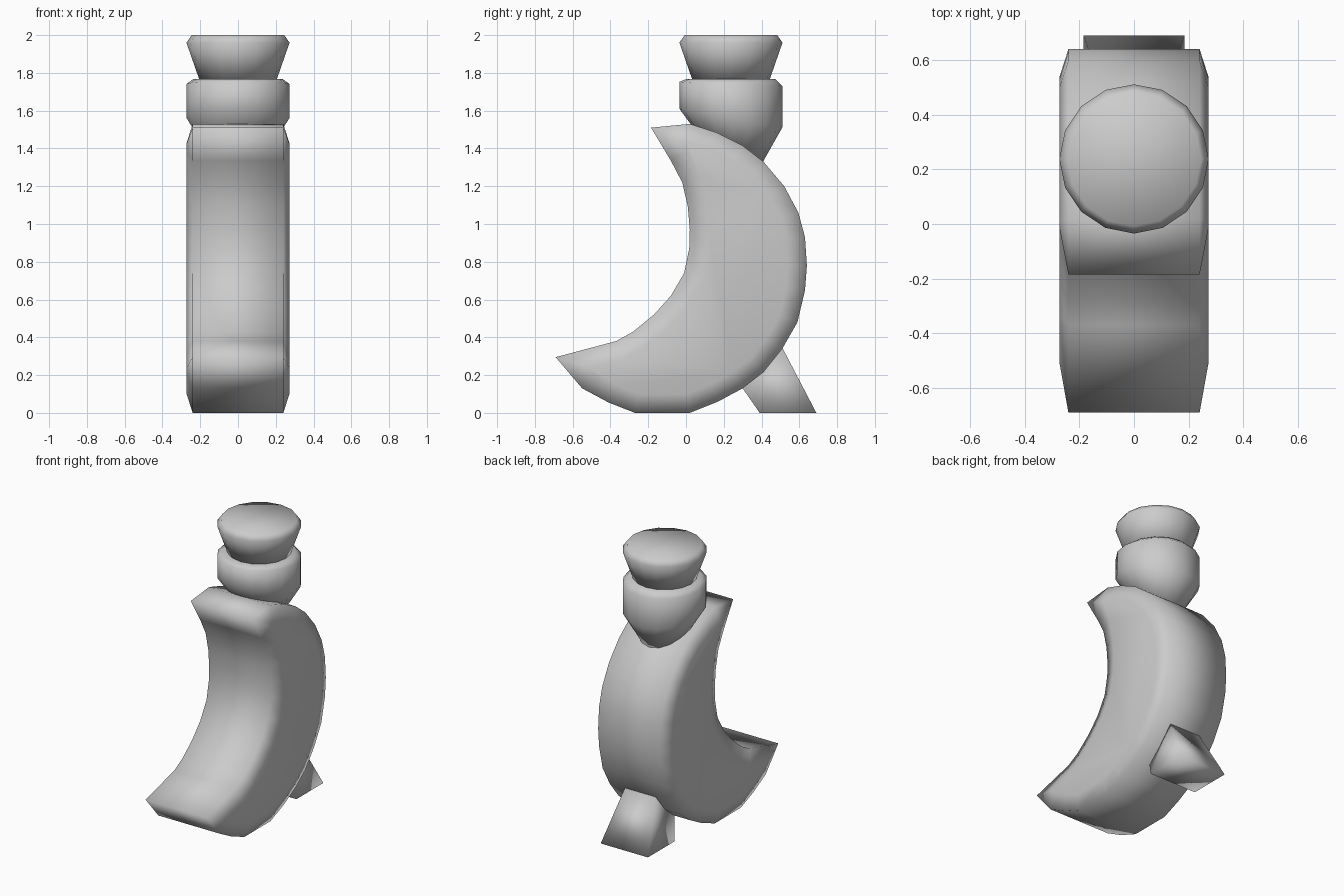
import bpy, bmesh
from math import cos, sin, tau

if "Cube" in bpy.data.objects:
    bpy.data.objects.remove(bpy.data.objects["Cube"])


def finish(name, bm):
    bmesh.ops.recalc_face_normals(bm, faces=bm.faces)
    mesh = bpy.data.meshes.new(name)
    bm.to_mesh(mesh)
    bm.free()
    for p in mesh.polygons:
        p.use_smooth = True
    ob = bpy.data.objects.new(name, mesh)
    bpy.context.collection.objects.link(ob)
    return ob


def loft(name, rings):
    """Join equal-length vertex rings and cap both ends."""
    bm = bmesh.new()
    rows = [[bm.verts.new(p) for p in ring] for ring in rings]
    n = len(rows[0])
    for a, b in zip(rows, rows[1:]):
        for i in range(n):
            j = (i + 1) % n
            bm.faces.new((a[i], a[j], b[j], b[i]))
    bm.faces.new(rows[0])
    bm.faces.new(rows[-1])
    return finish(name, bm)


def circle(r, z, cy=0.238, tilt=0.0, n=16):
    """Ring whose height changes along y by the tilt slope."""
    return [(r * cos(tau * i / n), cy + r * sin(tau * i / n),
             z + tilt * r * sin(tau * i / n)) for i in range(n)]


# Crescent body: side profile (y, z), extruded across x with bevelled sides
outer = [(-0.185, 1.51), (0.02, 1.53), (0.16, 1.485), (0.30, 1.415), (0.41, 1.33),
         (0.52, 1.20), (0.595, 1.06), (0.63, 0.93), (0.64, 0.78), (0.63, 0.65),
         (0.59, 0.48), (0.51, 0.34), (0.41, 0.215), (0.30, 0.13), (0.17, 0.06),
         (0.02, 0.0), (-0.27, 0.0), (-0.41, 0.055), (-0.55, 0.13), (-0.69, 0.295)]
inner = [(-0.37, 0.38), (-0.28, 0.43), (-0.17, 0.52), (-0.08, 0.62), (-0.01, 0.74),
         (0.017, 0.87), (0.02, 0.97), (0.01, 1.09), (-0.02, 1.22), (-0.08, 1.335)]
bm = bmesh.new()
half = 0.24
sides = [[bm.verts.new((x, y, z)) for y, z in outer + inner] for x in (-half, half)]
n = len(sides[0])
for i in range(n):
    j = (i + 1) % n
    bm.faces.new((sides[0][i], sides[0][j], sides[1][j], sides[1][i]))
caps = [bm.faces.new(s) for s in sides]
bmesh.ops.recalc_face_normals(bm, faces=bm.faces)
for cap in caps:
    bmesh.ops.inset_region(bm, faces=[cap], thickness=0.1, depth=0.032,
                           use_even_offset=True, use_boundary=True)
finish("crescent_body", bm)

# Bottle neck: collar with a slanted funnel sinking into the body
loft("bottle_neck", [circle(0.17, 1.40, tilt=-0.41),
                     circle(0.272, 1.56, tilt=-0.18),
                     circle(0.272, 1.742, tilt=-0.04),
                     circle(0.235, 1.768)])

# Stopper: flared plug with a chamfered top
loft("stopper", [circle(0.205, 1.765), circle(0.273, 1.96), circle(0.245, 2.0)])

# Rear prop foot: tapered wedge
foot = [(0.185, 0.39, 0.0, 0.69, 0.0), (0.12, 0.30, 0.13, 0.51, 0.345)]
loft("rear_foot", [[(-w, y0, z0), (w, y0, z0), (w, y1, z1), (-w, y1, z1)]
                   for w, y0, z0, y1, z1 in foot])
